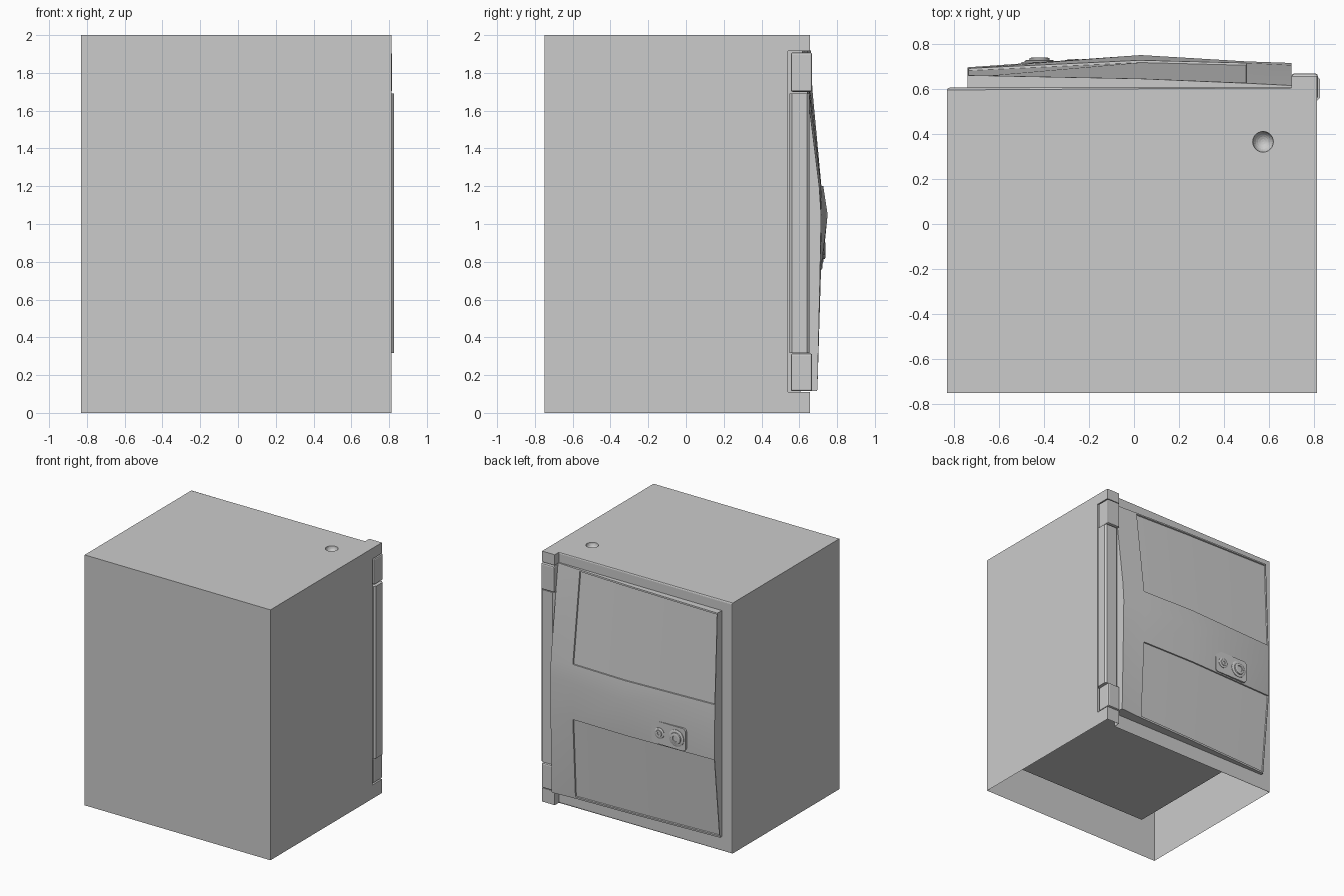
import bpy, bmesh, math
from mathutils import Vector

if "Cube" in bpy.data.objects:
    bpy.data.objects.remove(bpy.data.objects["Cube"])

grey = bpy.data.materials.new("metal grey")
grey.diffuse_color = (0.6, 0.6, 0.6, 1)
grey.use_nodes = True
grey.node_tree.nodes["Principled BSDF"].inputs["Base Color"].default_value = grey.diffuse_color


def finish(name, bm):
    bmesh.ops.recalc_face_normals(bm, faces=bm.faces[:])
    me = bpy.data.meshes.new(name)
    bm.to_mesh(me)
    bm.free()
    me.materials.append(grey)
    ob = bpy.data.objects.new(name, me)
    bpy.context.collection.objects.link(ob)
    return ob


def smooth(ob, degrees):
    bpy.context.view_layer.objects.active = ob
    ob.select_set(True)
    bpy.ops.object.shade_smooth_by_angle(angle=math.radians(degrees))
    ob.select_set(False)


def box(name, x0, x1, y0, y1, z0, z1, bevel=0.0, segs=1, axis=None):
    # optional bevel, on all edges or only those along one axis
    bm = bmesh.new()
    bmesh.ops.create_cube(bm, size=1)
    for v in bm.verts:
        v.co = Vector((x1 if v.co.x > 0 else x0, y1 if v.co.y > 0 else y0,
                       z1 if v.co.z > 0 else z0))
    if bevel:
        edges = [e for e in bm.edges if axis is None
                 or abs(e.verts[0].co[axis] - e.verts[1].co[axis]) > 1e-4]
        bmesh.ops.bevel(bm, geom=edges, offset=bevel, segments=segs,
                        affect='EDGES', profile=0.5)
    return finish(name, bm)


def lathe_knob(name, x, z, profile, n=24):
    # rings of (radius, y) turned around the y axis, with a closing cap
    bm = bmesh.new()
    rings = [[bm.verts.new((x + r * math.cos(2 * math.pi * i / n), y,
                            z + r * math.sin(2 * math.pi * i / n)))
              for i in range(n)] for r, y in profile]
    for a, b in zip(rings, rings[1:]):
        for i in range(n):
            j = (i + 1) % n
            bm.faces.new((a[i], a[j], b[j], b[i]))
    bm.faces.new(rings[-1])
    smooth(finish(name, bm), 35)


def cut(ob, cutter):
    mod = ob.modifiers.new("cut", 'BOOLEAN')
    mod.operation = 'DIFFERENCE'
    mod.solver = 'EXACT'
    mod.object = cutter
    bpy.context.view_layer.objects.active = ob
    bpy.ops.object.modifier_apply(modifier=mod.name)
    bpy.data.objects.remove(cutter)


# body: extruded outline with a corner tab for the hinge side
outline = [(-.83, -.75), (.812, -.75), (.812, .657), (.70, .657), (.70, .605), (-.83, .605)]
bm = bmesh.new()
base = bm.faces.new([bm.verts.new((x, y, 0)) for x, y in outline])
ext = bmesh.ops.extrude_face_region(bm, geom=[base])
bmesh.ops.translate(bm, vec=(0, 0, 2),
                    verts=[g for g in ext["geom"] if isinstance(g, bmesh.types.BMVert)])
bmesh.ops.recalc_face_normals(bm, faces=bm.faces[:])
rim = [e for e in bm.edges if all(v.co.y > .60 for v in e.verts)
       and min(v.co.x for v in e.verts) < 0]
bmesh.ops.bevel(bm, geom=rim, offset=.01, segments=2, affect='EDGES', profile=.5)
body = finish("body_shell", bm)

# notch for the hinge column, and round dimple in the top
cut(body, box("notch_cutter", .70, .95, .54, .80, .11, 1.915))
bm = bmesh.new()
bmesh.ops.create_uvsphere(bm, u_segments=24, v_segments=12, radius=.046)
bmesh.ops.translate(bm, vec=(.573, .365, 2.0), verts=bm.verts[:])
cut(body, finish("dimple_cutter", bm))

# open the underside of the shell
bm = bmesh.new()
bm.from_mesh(body.data)
under = [f for f in bm.faces if f.normal.z < -.9 and f.calc_center_median().z < .01]
bmesh.ops.delete(bm, geom=under, context='FACES_ONLY')
bm.to_mesh(body.data)
bm.free()

# inner chamber seen from below
box("inner_chamber", -.605, .59, -.63, .58, .22, 1.80)

# hinge column: knuckles and long pin cover
for end, z0, z1, x1 in (("lower", .115, .315, .810), ("upper", 1.70, 1.908, .816)):
    box(end + "_hinge_knuckle", .70, x1, .555, .668, z0, z1, .01, 2)
box("hinge_column", .705, .827, .548, .655, .317, 1.692, .014, 1, 2)

# door: faceted front swelling to a peak, closed to the back
xs = [-.74, -.735, .03, .50, .70]
rows = [(1.92, (.660, .660, .645, .625, .615)),
        (1.908, (.661, .661, .646, .627, .617)),
        (1.20, (.690, .691, .727, .715, .705)),
        (1.05, (.695, .696, .750, .722, .715)),
        (.76, (.695, .696, .721, .715, .710)),
        (.13, (.630, .631, .668, .682, .696)),
        (.115, (.628, .629, .666, .680, .694))]
bm = bmesh.new()
grid = [[bm.verts.new((x, y, z)) for x, y in zip(xs, ys)] for z, ys in rows]
front = {}
for r in range(len(rows) - 1):
    for c in range(len(xs) - 1):
        front[r, c] = bm.faces.new((grid[r][c], grid[r + 1][c],
                                    grid[r + 1][c + 1], grid[r][c + 1]))
bmesh.ops.recalc_face_normals(bm, faces=bm.faces[:])
if sum(f.normal.y for f in bm.faces) < 0:
    bmesh.ops.reverse_faces(bm, faces=bm.faces[:])
border = [e for e in bm.edges if e.is_boundary]
ext = bmesh.ops.extrude_edge_only(bm, edges=border)
for g in ext["geom"]:
    if isinstance(g, bmesh.types.BMVert):
        g.co.y = .60
# recessed upper and lower panels
for r in (1, 4):
    bmesh.ops.inset_region(bm, faces=[front[r, 1], front[r, 2]],
                           thickness=.002, depth=-.010, use_even_offset=True)
smooth(finish("door", bm), 25)

# lock plate with a small and a large knob
box("lock_plate", -.50, -.20, .69, .720, .77, .95, .025, 3, 1)
lathe_knob("large_lock_knob", -.42, .86,
           [(.066, .71), (.066, .724), (.058, .728), (.046, .728),
            (.044, .736), (.036, .739), (.024, .739), (.022, .734)])
lathe_knob("small_lock_knob", -.27, .86,
           [(.042, .71), (.042, .724), (.036, .728), (.026, .728),
            (.024, .732), (.012, .732), (.011, .728)])
